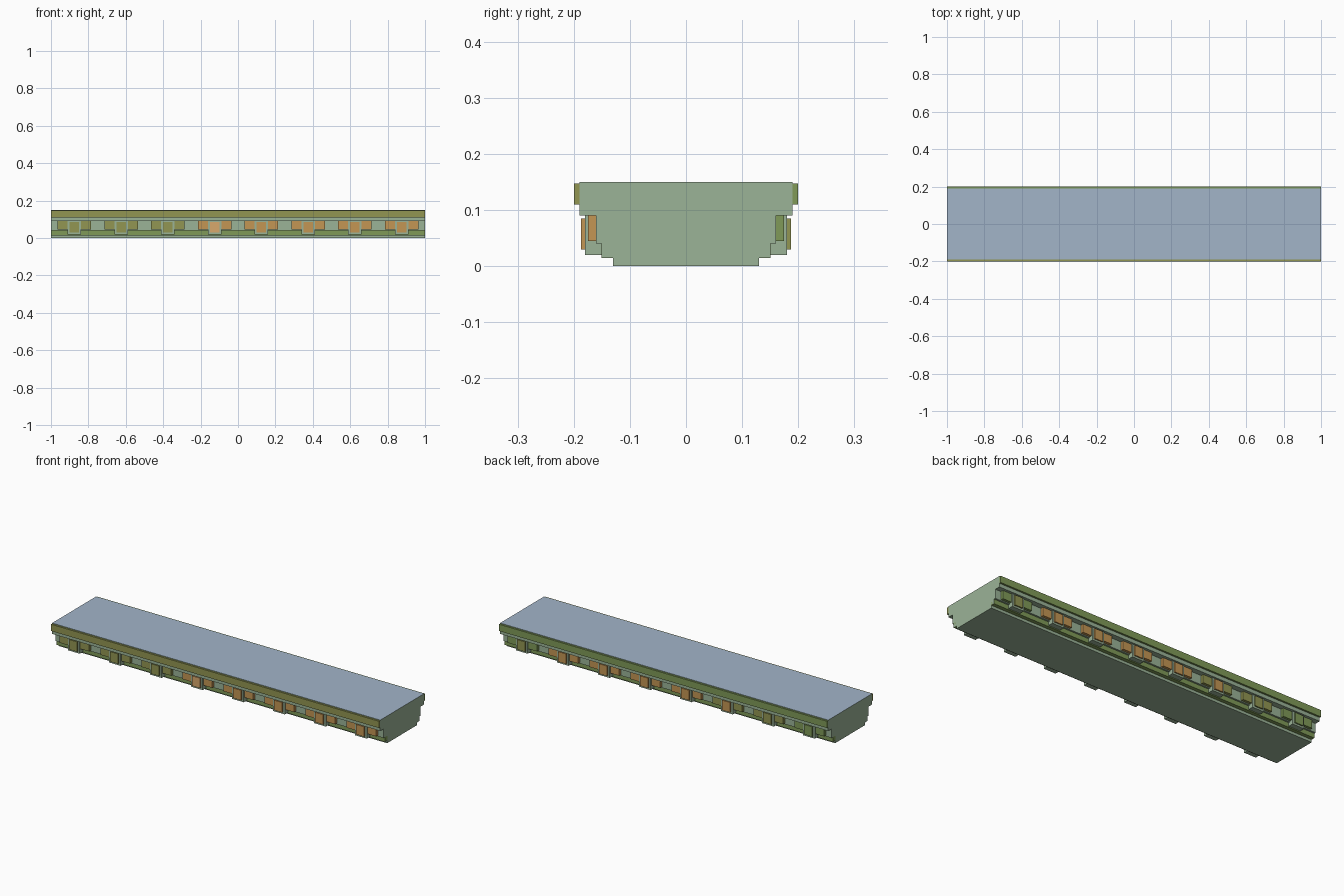
import bpy

if "Cube" in bpy.data.objects:
    bpy.data.objects.remove(bpy.data.objects["Cube"])


def srgb(r, g, b):
    def lin(c):
        c /= 255
        return c / 12.92 if c <= 0.04045 else ((c + 0.055) / 1.055) ** 2.4
    return (lin(r), lin(g), lin(b), 1)


def material(name, *rgb):
    m = bpy.data.materials.new(name)
    m.diffuse_color = srgb(*rgb)
    m.use_nodes = True
    m.node_tree.nodes["Principled BSDF"].inputs["Base Color"].default_value = m.diffuse_color
    return m


sage = material("sage_green", 155, 179, 151)
blue = material("slate_blue", 162, 181, 201)
olive = material("olive", 146, 150, 82)
green = material("leaf_green", 128, 154, 88)
orange = material("ochre_orange", 196, 150, 84)
tan = material("light_tan", 216, 168, 108)


def mesh_object(name, verts, faces, mats):
    me = bpy.data.meshes.new(name)
    me.from_pydata(verts, [], faces)
    for m in mats:
        me.materials.append(m)
    ob = bpy.data.objects.new(name, me)
    bpy.context.collection.objects.link(ob)
    return ob


def box(name, x0, x1, y0, y1, z0, z1, mat):
    y0, y1 = min(y0, y1), max(y0, y1)
    v = [(x, y, z) for x in (x0, x1) for y in (y0, y1) for z in (z0, z1)]
    f = [(0, 1, 3, 2), (4, 6, 7, 5), (0, 4, 5, 1), (2, 3, 7, 6), (0, 2, 6, 4), (1, 5, 7, 3)]
    return mesh_object(name, v, f, [mat])


# Stepped slab body, extruded along x, with a blue top face
half = [(0.13, 0), (0.13, 0.015), (0.15, 0.015), (0.15, 0.04), (0.16, 0.04),
        (0.16, 0.09), (0.19, 0.09), (0.19, 0.15)]
prof = half + [(-y, z) for y, z in reversed(half)]
n = len(prof)
verts = [(x, y, z) for x in (-1, 1) for y, z in prof]
faces = [tuple(reversed(range(n))), tuple(range(n, 2 * n))]
faces += [(i, (i + 1) % n, (i + 1) % n + n, i + n) for i in range(n)]
body = mesh_object("slab_body", verts, faces, [sage, blue])
for p in body.data.polygons:
    if p.normal.z > 0.9 and p.center.z > 0.14:
        p.material_index = 1

# Colours of the eight bays from -x to +x
front_bays = [olive] * 3 + [orange] * 5
front_plates = [olive] * 3 + [tan] + [orange] * 4
back_bays = [green, olive, olive, orange, orange, orange, orange, green]
back_plates = [green, olive, orange, orange, orange, orange, orange, olive]

for side, s, bays, plates, trim in (("front", -1, front_bays, front_plates, olive),
                                    ("back", 1, back_bays, back_plates, green)):
    # Long trim strips
    box(side + "_upper_trim", -1, 1, s * 0.19, s * 0.20, 0.11, 0.147, trim)
    box(side + "_lower_trim", -1, 1, s * 0.128, s * 0.1505, 0.0148, 0.04, green)
    # Bays: wide panel, bracket and face plate
    for i in range(8):
        x = -0.875 + 0.25 * i
        box(f"{side}_panel_{i}", x - 0.09, x + 0.09, s * 0.158, s * 0.175, 0.045, 0.0905, bays[i])
        box(f"{side}_bracket_{i}", x - 0.036, x + 0.036, s * 0.148, s * 0.18, 0.02, 0.0905, sage)
        box(f"{side}_plate_{i}", x - 0.025, x + 0.025, s * 0.179, s * 0.187, 0.03, 0.085, plates[i])
